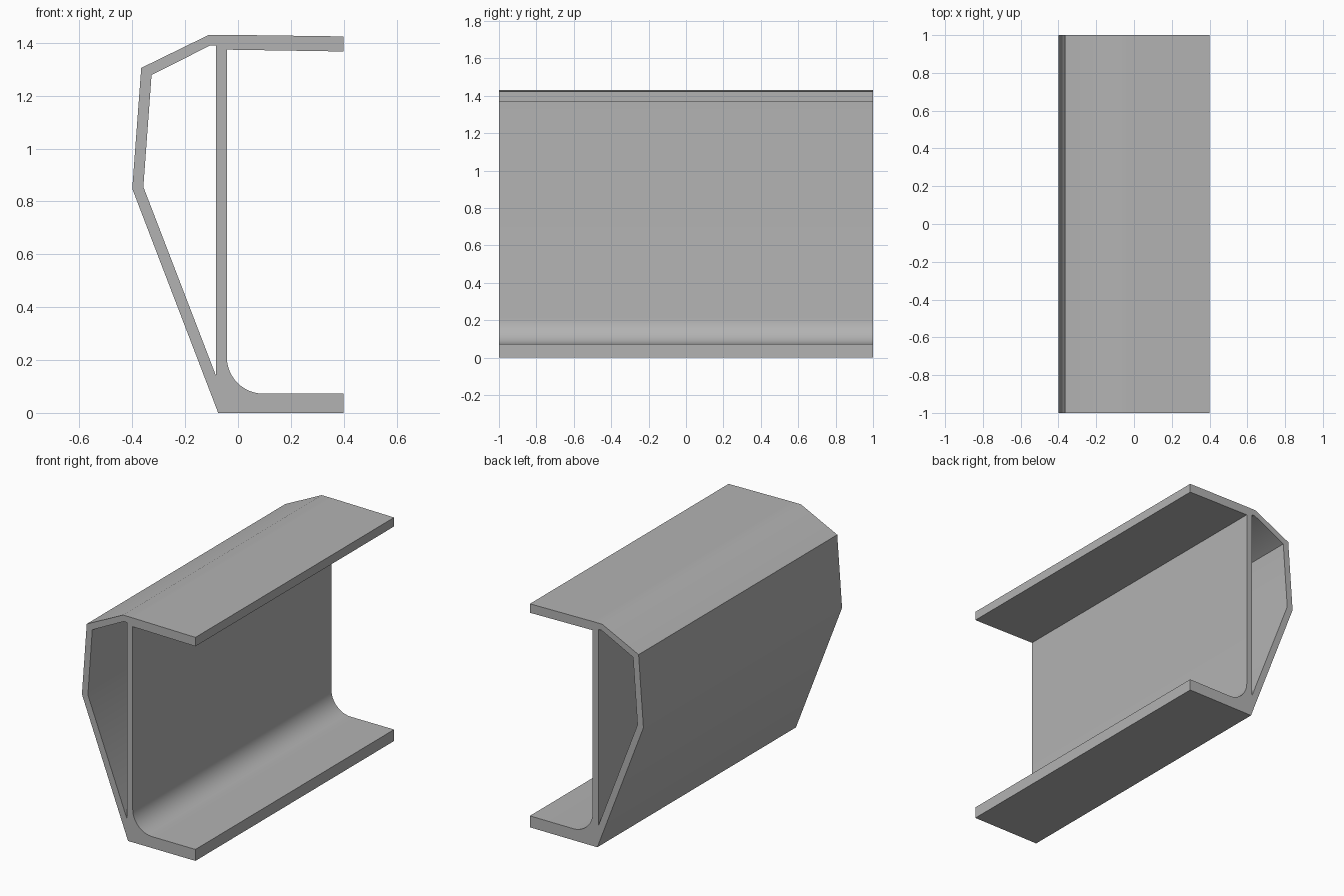
import bpy, bmesh, math

cube = bpy.data.objects.get("Cube")
if cube:
    bpy.data.objects.remove(cube, do_unlink=True)

# Plain grey material
grey = bpy.data.materials.new("plain grey")
grey.use_nodes = True
colour = (0.45, 0.45, 0.45, 1)
grey.diffuse_color = colour
grey.node_tree.nodes["Principled BSDF"].inputs["Base Color"].default_value = colour

LENGTH = 2.0
WEB_R, WEB_L = -0.042, -0.083
FLOOR, FILLET, STEPS = 0.073, 0.137, 12

# Fillet between lower flange and web
cx, cz = WEB_R + FILLET, FLOOR + FILLET
fillet = []
for i in range(STEPS + 1):
    a = math.radians(270 - 90 * i / STEPS)
    fillet.append((cx + FILLET * math.cos(a), cz + FILLET * math.sin(a)))

# Outline of the beam section, then the hollow behind the web
outer = [(-0.075, 0), (0.4, 0), (0.4, FLOOR)] + fillet + [
    (WEB_R, 1.374), (0.4, 1.367), (0.4, 1.424), (-0.04, 1.43),
    (-0.11, 1.43), (-0.366, 1.305), (-0.4, 0.848)]
hollow = [(WEB_L, 0.14), (WEB_L, 1.39), (-0.105, 1.39),
          (-0.327, 1.278), (-0.358, 0.855)]

# Filled section extruded along the length
section = bpy.data.curves.new("beam_section", "CURVE")
section.dimensions = "2D"
section.fill_mode = "BOTH"
section.extrude = LENGTH / 2
for loop in (outer, hollow):
    spline = section.splines.new("POLY")
    spline.points.add(len(loop) - 1)
    for point, (x, z) in zip(spline.points, loop):
        point.co = (x, z, 0, 1)
    spline.use_cyclic_u = True

beam = bpy.data.objects.new("hollow_channel_beam", section)
bpy.context.collection.objects.link(beam)
beam.rotation_euler.x = math.pi / 2
bpy.ops.object.select_all(action="DESELECT")
beam.select_set(True)
bpy.context.view_layer.objects.active = beam
bpy.ops.object.convert(target="MESH")
beam = bpy.context.object
bpy.ops.object.transform_apply(rotation=True)

# Weld caps to sides and tidy the normals
bm = bmesh.new()
bm.from_mesh(beam.data)
bmesh.ops.remove_doubles(bm, verts=bm.verts, dist=0.0005)
bmesh.ops.recalc_face_normals(bm, faces=bm.faces)
bm.to_mesh(beam.data)
bm.free()

beam.name = "hollow_channel_beam"
beam.data.materials.clear()
beam.data.materials.append(grey)
bpy.ops.object.shade_smooth_by_angle(angle=math.radians(30))
